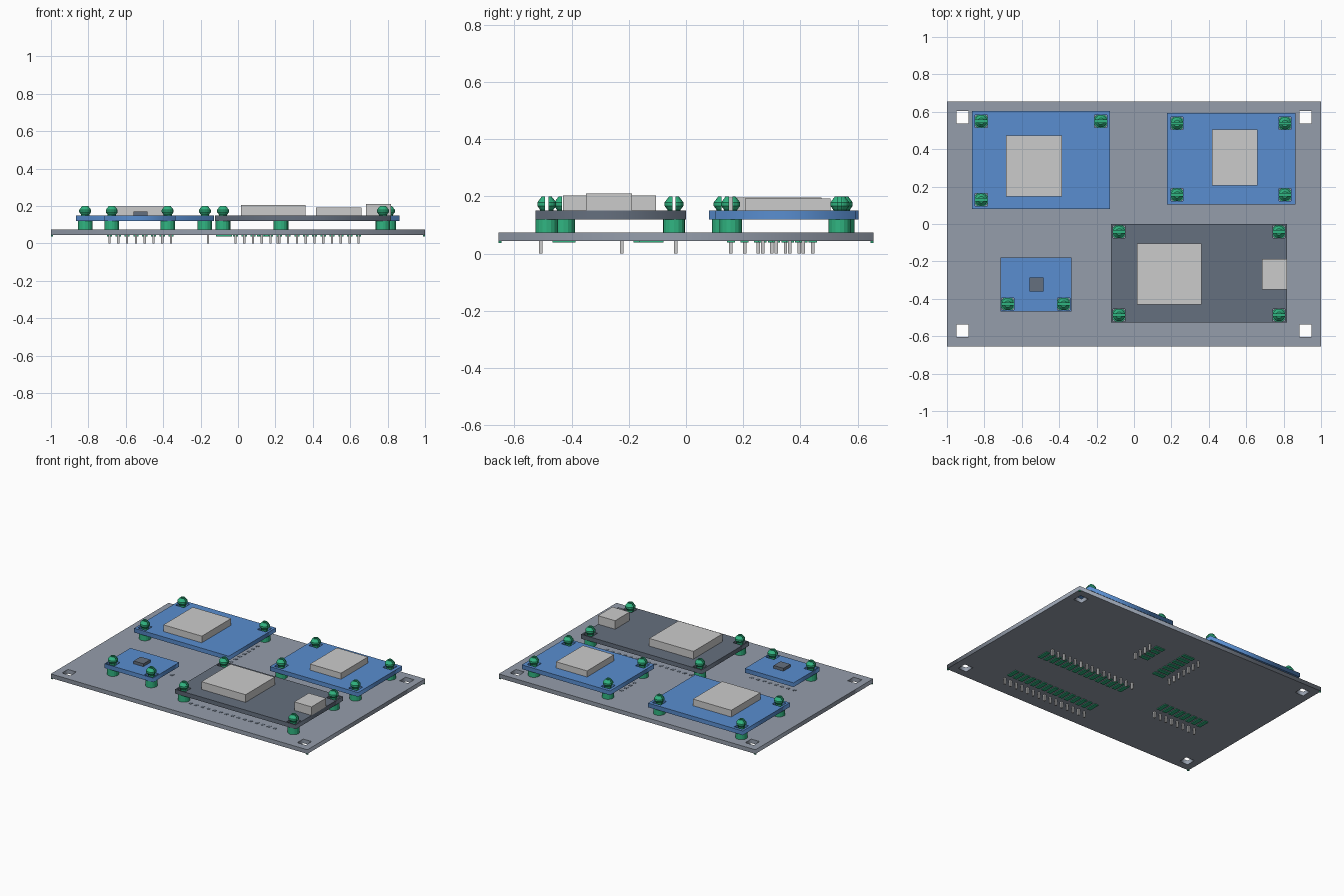
import bpy, bmesh, math

if "Cube" in bpy.data.objects:
    bpy.data.objects.remove(bpy.data.objects["Cube"])

def material(name, rgb):
    m = bpy.data.materials.new(name)
    m.diffuse_color = (*rgb, 1)
    m.use_nodes = True
    m.node_tree.nodes["Principled BSDF"].inputs["Base Color"].default_value = m.diffuse_color
    return m

SLATE = material("slate", (0.30, 0.34, 0.41))
BLUE = material("blue", (0.10, 0.27, 0.63))
DARK = material("dark", (0.13, 0.16, 0.21))
GREEN = material("green", (0.03, 0.46, 0.22))
METAL = material("metal", (0.58, 0.59, 0.60))

PLATE_Z0, PLATE_Z1 = 0.044, 0.073
BOARD_Z0, BOARD_Z1 = 0.12, 0.15
HOLE = 0.033

def finish(name, bm, mat):
    bmesh.ops.recalc_face_normals(bm, faces=bm.faces)
    me = bpy.data.meshes.new(name)
    bm.to_mesh(me)
    bm.free()
    me.materials.append(mat)
    ob = bpy.data.objects.new(name, me)
    bpy.context.collection.objects.link(ob)
    return ob

def add_box(bm, x0, x1, y0, y1, z0, z1):
    vs = bmesh.ops.create_cube(bm, size=1)["verts"]
    for v in vs:
        v.co.x = x1 if v.co.x > 0 else x0
        v.co.y = y1 if v.co.y > 0 else y0
        v.co.z = z1 if v.co.z > 0 else z0

def box(name, x0, x1, y0, y1, z0, z1, mat):
    bm = bmesh.new()
    add_box(bm, x0, x1, y0, y1, z0, z1)
    return finish(name, bm, mat)

def holed_slab(name, x0, x1, y0, y1, z0, z1, holes, mat):
    """Flat rectangle with square through holes, from a filled 2D curve."""
    cu = bpy.data.curves.new(name, 'CURVE')
    cu.dimensions, cu.fill_mode = '2D', 'BOTH'
    cu.extrude = (z1 - z0) / 2
    rects = [(x0, x1, y0, y1)]
    rects += [(x - HOLE, x + HOLE, y - HOLE, y + HOLE) for x, y in holes]
    for a, b, c, d in rects:
        s = cu.splines.new('POLY')
        s.points.add(3)
        for p, (x, y) in zip(s.points, ((a, c), (b, c), (b, d), (a, d))):
            p.co = (x, y, 0, 1)
        s.use_cyclic_u = True
    cu.materials.append(mat)
    ob = bpy.data.objects.new(name, cu)
    bpy.context.collection.objects.link(ob)
    ob.location.z = (z0 + z1) / 2
    bpy.ops.object.select_all(action='DESELECT')
    ob.select_set(True)
    bpy.context.view_layer.objects.active = ob
    bpy.ops.object.convert(target='MESH')

def add_lathe(bm, profile, seg=16):
    rings = [[bm.verts.new((r * math.cos(2 * math.pi * i / seg),
                            r * math.sin(2 * math.pi * i / seg), z))
              for i in range(seg)] for r, z in profile]
    for lo, hi in zip(rings, rings[1:]):
        for i in range(seg):
            j = (i + 1) % seg
            bm.faces.new((lo[i], lo[j], hi[j], hi[i]))
    bm.faces.new(rings[0][::-1])
    bm.faces.new(rings[-1])

# Shared standoff meshes: round spacer and one half of a split snap head
def spacer_mesh():
    bm = bmesh.new()
    add_lathe(bm, [(0.039, PLATE_Z1 - 0.001), (0.039, BOARD_Z0)])
    return finish("spacer", bm, GREEN)

def snap_mesh():
    bm = bmesh.new()
    add_lathe(bm, [(0.023, BOARD_Z0 - 0.001), (0.023, 0.153), (0.033, 0.167),
                   (0.033, 0.179), (0.017, 0.2)])
    geom = bm.verts[:] + bm.edges[:] + bm.faces[:]
    cut = bmesh.ops.bisect_plane(bm, geom=geom, plane_co=(0, 0.006, 0),
                                 plane_no=(0, 1, 0), clear_inner=True)
    edges = [e for e in cut["geom_cut"] if isinstance(e, bmesh.types.BMEdge)]
    bmesh.ops.edgeloop_fill(bm, edges=edges)
    ob = finish("snap", bm, GREEN)
    ob.modifiers.new("other_half", 'MIRROR').use_axis = (False, True, False)
    return ob

spacer, snap = spacer_mesh(), snap_mesh()

def standoffs(prefix, spots, size=1.0):
    for i, (x, y) in enumerate(spots):
        for src, kind in ((spacer, "spacer"), (snap, "snap_head")):
            ob = src.copy()
            ob.name = f"{prefix}_{kind}_{i + 1}"
            ob.location = (x, y, 0)
            bpy.context.collection.objects.link(ob)

# Base plate with corner holes and tiny corner markers underneath
corners = [(sx, sy) for sx in (-1, 1) for sy in (-1, 1)]
holed_slab("base_plate", -1, 1, -0.655, 0.655, PLATE_Z0, PLATE_Z1,
           [(sx * 0.917, sy * 0.57) for sx, sy in corners], SLATE)
bm = bmesh.new()
for sx, sy in corners:
    x, y = sx * 0.995, sy * 0.65
    add_box(bm, x - 0.005, x + 0.005, y - 0.005, y + 0.005, 0.037, PLATE_Z0)
finish("corner_markers", bm, GREEN)

# Circuit boards: rectangle, colour, standoff positions
boards = {
    "rear_left_board": ((-0.866, -0.128, 0.08, 0.604), BLUE,
                        [(-0.817, 0.55), (-0.177, 0.55), (-0.817, 0.13)]),
    "rear_right_board": ((0.176, 0.864, 0.103, 0.594), BLUE,
                         [(0.23, 0.538), (0.807, 0.538), (0.23, 0.156), (0.807, 0.156)]),
    "sensor_board": ((-0.714, -0.334, -0.468, -0.178), BLUE,
                     [(-0.675, -0.428), (-0.376, -0.428)]),
    "controller_board": ((-0.122, 0.818, -0.526, 0.0), DARK,
                         [(-0.08, -0.042), (0.775, -0.042), (-0.08, -0.487), (0.775, -0.487)]),
}
for name, (rect, mat, spots) in boards.items():
    holed_slab(name, *rect, BOARD_Z0, BOARD_Z1, spots, mat)
    standoffs(name, spots)
for src in (spacer, snap):
    bpy.data.objects.remove(src)

# Chips and connector on the boards
box("rear_left_chip", -0.684, -0.385, 0.147, 0.473, BOARD_Z1, 0.197, METAL)
box("rear_right_chip", 0.417, 0.659, 0.206, 0.506, BOARD_Z1, 0.193, METAL)
box("sensor_chip", -0.56, -0.484, -0.362, -0.285, BOARD_Z1, 0.17, DARK)
box("controller_chip", 0.016, 0.36, -0.43, -0.105, BOARD_Z1, 0.204, METAL)
box("controller_socket", 0.684, 0.818, -0.35, -0.188, BOARD_Z1, 0.21, METAL)

# Pin rows: pins below the plate, dark pads on top, green marks beside each pin
def pin_row(name, start, step, count, side, length):
    pins, pads, marks = bmesh.new(), bmesh.new(), bmesh.new()
    for i in range(count):
        x, y = start[0] + step[0] * i, start[1] + step[1] * i
        add_box(pins, x - 0.006, x + 0.006, y - 0.006, y + 0.006, 0, PLATE_Z1)
        add_box(pads, x - 0.011, x + 0.011, y - 0.011, y + 0.011, PLATE_Z1 - 0.001, 0.0745)
        ax, ay = x + side[0] * 0.042, y + side[1] * 0.042
        bx, by = ax + side[0] * length, ay + side[1] * length
        wx, wy = abs(side[1]) * 0.014, abs(side[0]) * 0.014
        add_box(marks, min(ax, bx) - wx, max(ax, bx) + wx,
                min(ay, by) - wy, max(ay, by) + wy, 0.038, PLATE_Z0)
    finish(name + "_pins", pins, METAL)
    finish(name + "_pads", pads, DARK)
    finish(name + "_marks", marks, GREEN)

pin_row("controller_rear", (-0.014, -0.036), (0.047, 0), 15, (0, -1), 0.085)
pin_row("controller_front", (-0.014, -0.508), (0.047, 0), 15, (0, 1), 0.08)
pin_row("sensor", (-0.687, -0.225), (0.047, 0), 8, (0, 1), 0.08)
pin_row("rear_left", (-0.16, 0.157), (0, 0.0477), 7, (1, 0), 0.085)
pin_row("rear_right", (0.213, 0.268), (0, 0.0475), 4, (-1, 0), 0.07)
